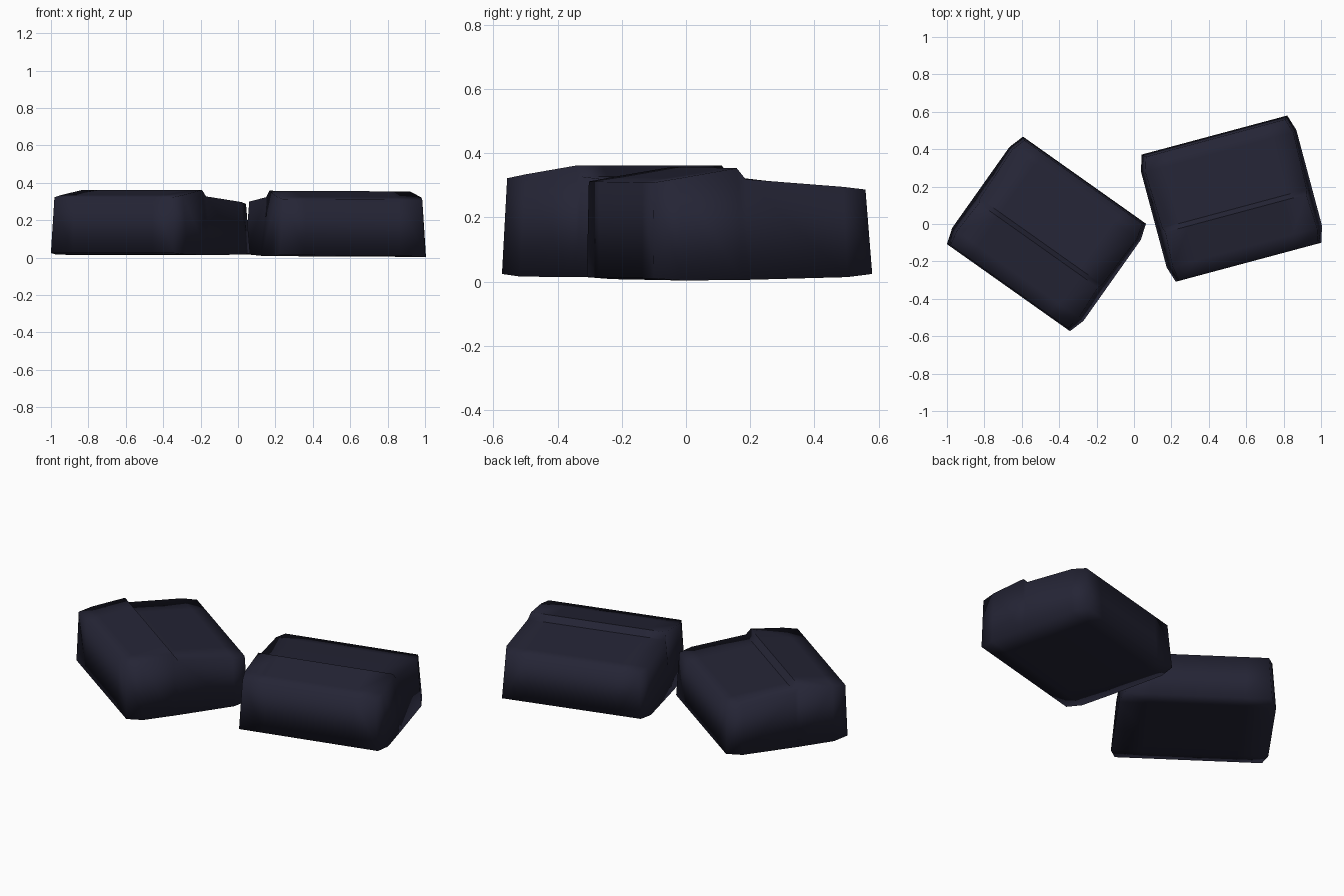
import bpy, bmesh
from mathutils import Matrix, Euler

cube = bpy.data.objects.get("Cube")
if cube:
    bpy.data.objects.remove(cube, do_unlink=True)

navy = bpy.data.materials.new("dark_navy")
navy.use_nodes = True
COLOUR = (0.018, 0.018, 0.036, 1)
navy.diffuse_color = COLOUR
navy.node_tree.nodes["Principled BSDF"].inputs["Base Color"].default_value = COLOUR

# Side profile of a pouch: (depth, height, half length), front edge to back edge
TOP = [(-0.345, 0.32, 0.385), (-0.265, 0.332, 0.40), (-0.075, 0.36, 0.39),
       (-0.05, 0.325, 0.40), (0.262, 0.295, 0.41), (0.34, 0.285, 0.385)]
BOTTOM = [(-0.352, 0.022, 0.403), (-0.265, 0.014, 0.43), (-0.075, 0.012, 0.43),
          (-0.05, 0.012, 0.43), (0.265, 0.014, 0.43), (0.352, 0.022, 0.403)]
FLAP = (2, 3)  # rows where the flap edge steps down


def pouch(name, location, rotation):
    bm = bmesh.new()

    def sheet(rows):
        return [[bm.verts.new((x, y, z)) for x in (-w, -0.26, 0.26, w)]
                for y, z, w in rows]

    def skin(a, b):
        for i in range(len(a) - 1):
            bm.faces.new((a[i], a[i + 1], b[i + 1], b[i]))

    top, low = sheet(TOP), sheet(BOTTOM)
    for s in (top, low):
        for a, b in zip(s, s[1:]):
            skin(a, b)
    # Front, back and end walls
    for i in (0, -1):
        skin(top[i], low[i])
        skin([r[i] for r in top], [r[i] for r in low])
    bmesh.ops.recalc_face_normals(bm, faces=bm.faces)
    for f in bm.faces:
        f.smooth = True
    # Crisp flap edge
    for r in FLAP:
        for a, b in zip(top[r], top[r][1:]):
            bm.edges.get((a, b)).smooth = False
    bm.transform(Matrix.Translation(location) @ Euler(rotation).to_matrix().to_4x4())
    mesh = bpy.data.meshes.new(name)
    bm.to_mesh(mesh)
    bm.free()
    mesh.materials.append(navy)
    bpy.context.collection.objects.link(bpy.data.objects.new(name, mesh))


pouch("right_pouch", (-0.468, -0.053, 0.002), (0, 0, -0.616))
pouch("left_pouch", (0.521, 0.136, -0.003), (0.02, 0.005, 0.262))
